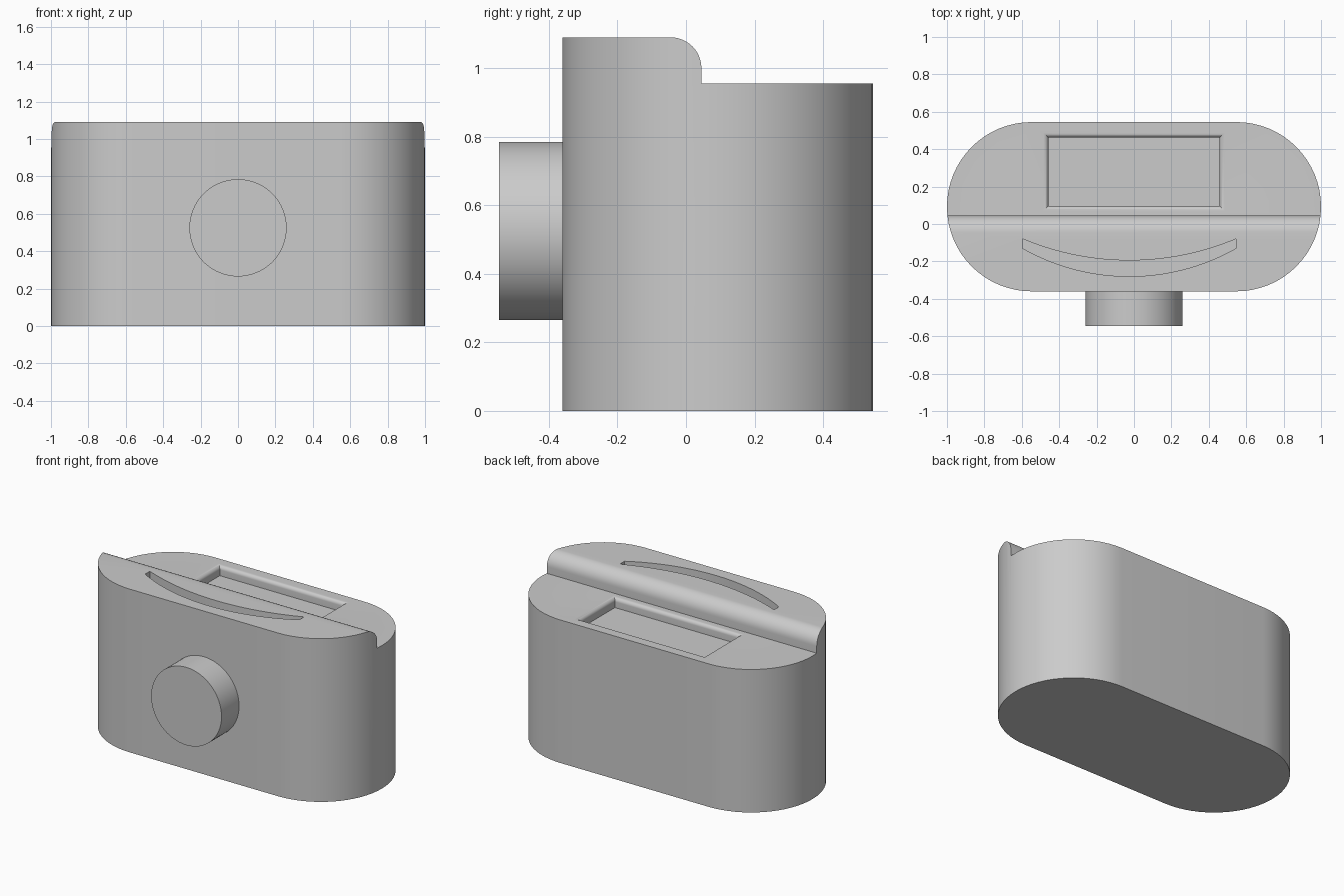
import bpy, bmesh
from math import sin, cos, pi, radians
from mathutils import Matrix

cube = bpy.data.objects.get("Cube")
if cube:
    bpy.data.objects.remove(cube, do_unlink=True)

HEIGHT, SHELF = 1.09, 0.955      # raised front top, lower rear top
MID_Y, RADIUS = 0.0925, 0.4525   # rounded ends of the body
STEP_Y, STEP_R = 0.045, 0.09     # riser between both tops

grey = bpy.data.materials.new("plain grey")
grey.use_nodes = True
grey.diffuse_color = (0.6, 0.6, 0.6, 1)
grey.node_tree.nodes["Principled BSDF"].inputs["Base Color"].default_value = (0.6, 0.6, 0.6, 1)


def loft(name, rings):
    """Skin equal-length closed rings and cap both ends."""
    bm = bmesh.new()
    loops = [[bm.verts.new(p) for p in ring] for ring in rings]
    n = len(loops[0])
    for low, high in zip(loops, loops[1:]):
        for i in range(n):
            j = (i + 1) % n
            bm.faces.new((low[i], low[j], high[j], high[i]))
    bm.faces.new(loops[0])
    bm.faces.new(loops[-1])
    bmesh.ops.recalc_face_normals(bm, faces=bm.faces)
    return finish(name, bm)


def finish(name, bm):
    mesh = bpy.data.meshes.new(name)
    bm.to_mesh(mesh)
    bm.free()
    mesh.materials.append(grey)
    obj = bpy.data.objects.new(name, mesh)
    bpy.context.collection.objects.link(obj)
    return obj


def activate(obj):
    bpy.ops.object.select_all(action='DESELECT')
    obj.select_set(True)
    bpy.context.view_layer.objects.active = obj


def cut(obj, cutter):
    cutter.hide_render = True
    activate(obj)
    mod = obj.modifiers.new("cut", 'BOOLEAN')
    mod.operation, mod.solver, mod.object = 'DIFFERENCE', 'EXACT', cutter
    bpy.ops.object.modifier_apply(modifier=mod.name)
    bpy.data.objects.remove(cutter, do_unlink=True)


def smooth(obj):
    activate(obj)
    bpy.ops.object.shade_smooth_by_angle(angle=radians(30))


# Body: upright block with half-round ends
outline = []
for side in (1, -1):
    for i in range(33):
        a = -pi / 2 + pi * i / 32
        outline.append((side * (1 - RADIUS + RADIUS * cos(a)),
                        MID_Y + side * RADIUS * sin(a)))
body = loft("body", [[(x, y, z) for x, y in outline] for z in (0, HEIGHT)])

# Step: lowers the rear top and rounds the upper edge of the riser
step = [(1, SHELF), (STEP_Y, SHELF)]
for i in range(13):
    a = pi / 2 * i / 12
    step.append((STEP_Y - STEP_R + STEP_R * cos(a), HEIGHT - STEP_R + STEP_R * sin(a)))
step += [(STEP_Y - STEP_R, 1.3), (1, 1.3)]
cut(body, loft("step_cutter", [[(x, y, z) for y, z in step] for x in (-1.2, 1.2)]))

# Window recess: rectangular pocket with a rounded-over rim
LIP, DEPTH = 0.026, 0.065


def pocket_ring(grow, z):
    x, y0, y1 = 0.458 + grow, 0.096 - grow, 0.462 + grow
    return [(-x, y0, z), (x, y0, z), (x, y1, z), (-x, y1, z)]


rings = [pocket_ring(0, SHELF - DEPTH)]
for i in range(9):
    a = pi / 2 * i / 8
    rings.append(pocket_ring(LIP * (1 - cos(a)), SHELF - LIP + LIP * sin(a)))
rings.append(pocket_ring(LIP, SHELF + 0.03))
cut(body, loft("recess_cutter", rings))

# Curved slot in the raised top
def arc(end_y, mid_y):
    half, sag = 0.57, end_y - mid_y
    r = (half ** 2 + sag ** 2) / (2 * sag)
    xs = [half * (i / 16 - 1) for i in range(33)]
    return [(x - 0.025, mid_y + r - (r * r - x * x) ** 0.5) for x in xs]


slot = arc(-0.13, -0.28) + arc(-0.08, -0.195)[::-1]
cut(body, loft("slot_cutter", [[(x, y, z) for x, y in slot] for z in (HEIGHT - 0.1, 1.2)]))
smooth(body)

# Round knob on the front
bm = bmesh.new()
bmesh.ops.create_cone(bm, cap_ends=True, segments=64, radius1=0.26, radius2=0.26, depth=0.185,
                      matrix=Matrix.Translation((0, -0.4525, 0.525)) @ Matrix.Rotation(pi / 2, 4, 'X'))
smooth(finish("front_knob", bm))
